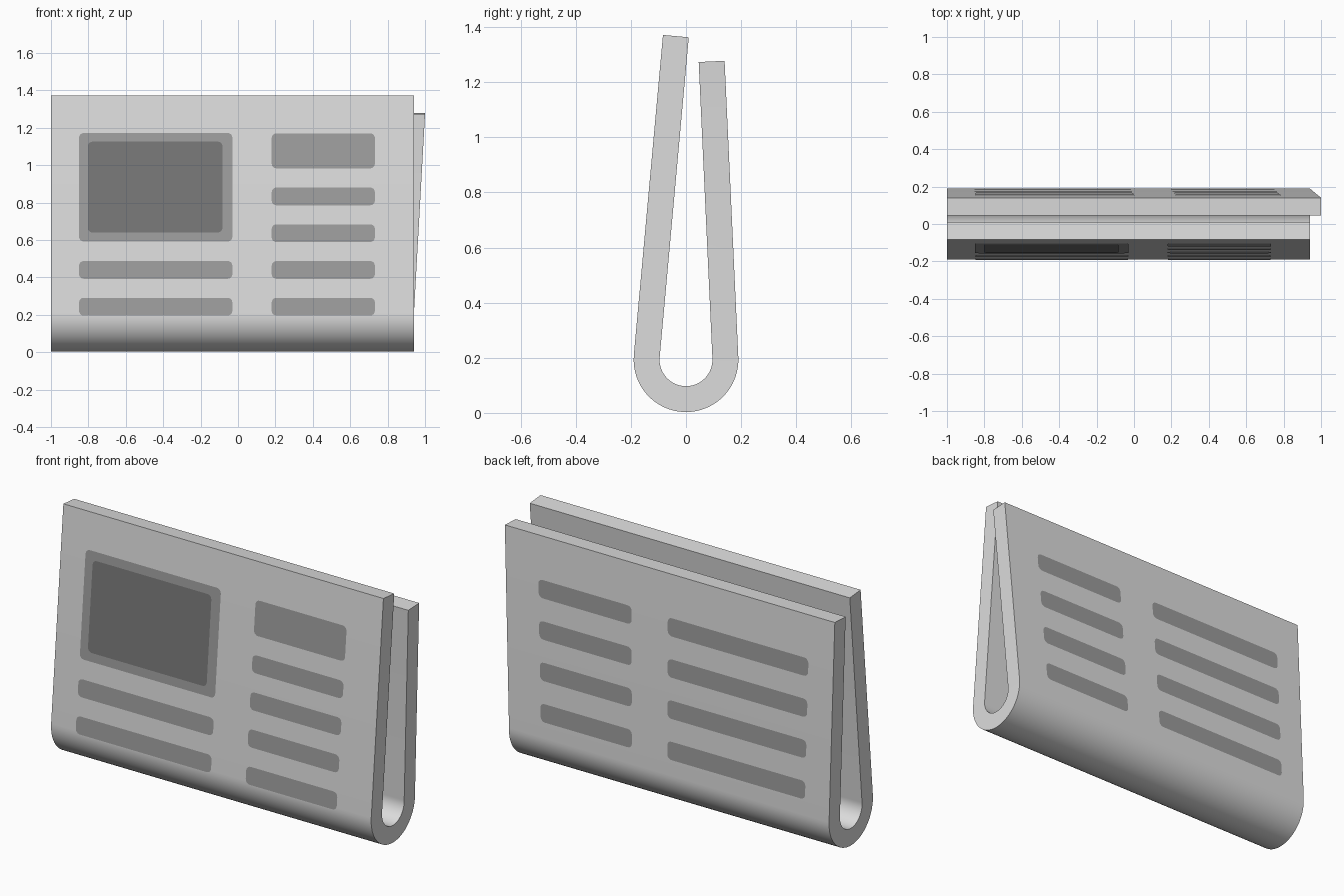
import bpy, bmesh, math
from mathutils import Vector

if "Cube" in bpy.data.objects:
    bpy.data.objects.remove(bpy.data.objects["Cube"])

CZ, R_OUT, R_IN = 0.193, 0.190, 0.096        # fold centre height and radii
FRONT_TILT, BACK_TILT = math.radians(5.2), math.radians(2.65)
SKEW = 0.0292                                # back leaf widens with height


def material(name, v):
    m = bpy.data.materials.new(name)
    m.diffuse_color = (v, v, v, 1)
    m.use_nodes = True
    m.node_tree.nodes["Principled BSDF"].inputs["Base Color"].default_value = m.diffuse_color
    return m


PAPER = material("paper_grey", 0.72)
PRINT = material("print_grey", 0.335)
DARK = material("picture_dark_grey", 0.185)


def make_object(name, bm, mat):
    me = bpy.data.meshes.new(name)
    bm.to_mesh(me)
    bm.free()
    me.materials.append(mat)
    ob = bpy.data.objects.new(name, me)
    bpy.context.collection.objects.link(ob)
    return ob


def on_circle(a, r):
    return Vector((r * math.cos(a), CZ + r * math.sin(a)))


A_FRONT, A_BACK = math.pi - FRONT_TILT, 2 * math.pi + BACK_TILT


# Folded sheet: U-shaped cross-section, long front leaf and skewed back leaf
def folded_paper():
    f_dir = Vector((math.sin(FRONT_TILT), math.cos(FRONT_TILT))) * 1.166
    b_dir = Vector((-math.sin(BACK_TILT), math.cos(BACK_TILT))) * 1.077
    stations = [(on_circle(A_FRONT, R_OUT) + f_dir, on_circle(A_FRONT, R_IN) + f_dir, 0.94)]
    n = 32
    for i in range(n + 1):
        a = A_FRONT + (A_BACK - A_FRONT) * i / n
        stations.append((on_circle(a, R_OUT), on_circle(a, R_IN), 0.94))
    stations.append((on_circle(A_BACK, R_OUT) + b_dir, on_circle(A_BACK, R_IN) + b_dir, 1.0))

    bm = bmesh.new()
    rings = []
    for o, i, xr in stations:
        rings.append([bm.verts.new((x, p.x, p.y)) for x, p in
                      ((-1, o), (xr, o), (xr, i), (-1, i))])
    for r0, r1 in zip(rings, rings[1:]):
        for k in range(4):
            j = (k + 1) % 4
            bm.faces.new((r0[k], r0[j], r1[j], r1[k]))
    bm.faces.new(rings[0])
    bm.faces.new(rings[-1])
    bmesh.ops.recalc_face_normals(bm, faces=bm.faces)
    ob = make_object("folded_paper", bm, PAPER)
    bpy.context.view_layer.objects.active = ob
    ob.select_set(True)
    bpy.ops.object.shade_smooth_by_angle(angle=math.radians(30))
    ob.select_set(False)


# Printed block: rounded rectangle lying just above the front or back leaf
def block(name, x0, x1, z0, z1, mat, back=False, lift=0.002, r=0.025):
    a, tilt = (A_BACK, -BACK_TILT) if back else (A_FRONT, FRONT_TILT)
    base = on_circle(a, R_OUT + lift)
    bm = bmesh.new()
    verts = []
    for cx, cz, start in ((x1 - r, z1 - r, 0), (x0 + r, z1 - r, 90),
                          (x0 + r, z0 + r, 180), (x1 - r, z0 + r, 270)):
        for k in range(5):
            t = math.radians(start + 22.5 * k)
            x, z = cx + r * math.cos(t), cz + r * math.sin(t)
            y = base.x + (z - base.y) * math.tan(tilt)
            if back:
                x += (x + 1) * SKEW * (z - 0.22)
            verts.append(bm.verts.new((x, y, z)))
    f = bm.faces.new(verts)
    f.normal_update()
    if (f.normal.y > 0) != back:
        f.normal_flip()
    make_object(name, bm, mat)


folded_paper()

# Front picture with frame, headline box and text strips
block("picture_frame", -0.85, -0.03, 0.592, 1.172, PRINT)
block("picture", -0.803, -0.083, 0.64, 1.126, DARK, lift=0.004)
block("headline_box", 0.18, 0.732, 0.983, 1.17, PRINT)
for i in range(4):
    z = 0.196 + 0.1965 * i
    block(f"front_narrow_strip_{i}", 0.18, 0.732, z, z + 0.095, PRINT)
    if i < 2:
        block(f"front_wide_strip_{i}", -0.85, -0.03, z, z + 0.095, PRINT)

# Back text strips in two columns
for i in range(4):
    z = 0.286 + 0.22 * i
    block(f"back_narrow_strip_{i}", 0.194, 0.746, z, z + 0.098, PRINT, back=True)
    block(f"back_wide_strip_{i}", -0.853, -0.02, z, z + 0.098, PRINT, back=True)
